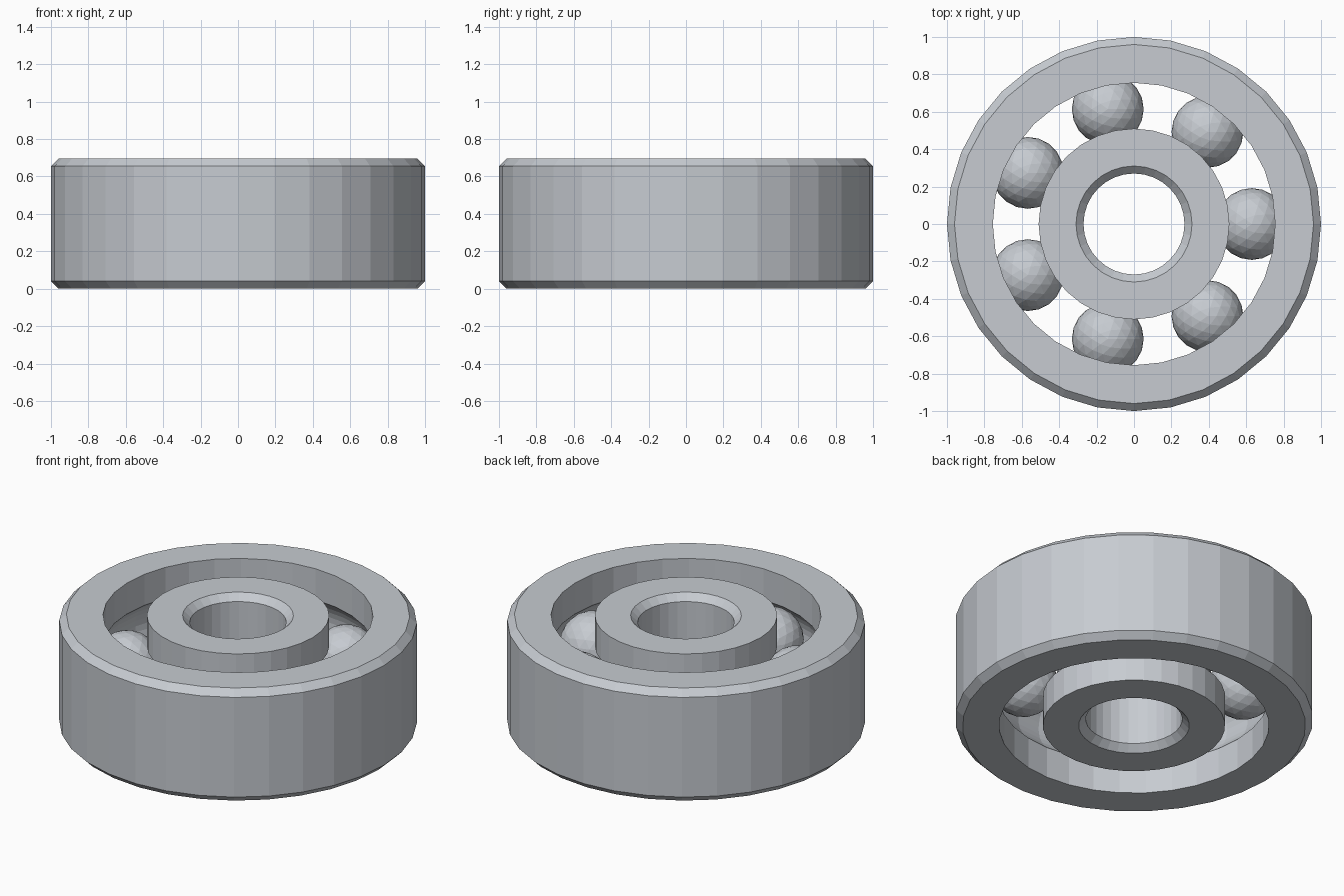
import bpy, bmesh, math

cube = bpy.data.objects.get("Cube")
if cube:
    bpy.data.objects.remove(cube, do_unlink=True)

HEIGHT = 0.695
MID = HEIGHT / 2
CHAMFER = 0.04
PITCH = 0.63        # radius of the circle through the ball centres
BALL = 0.192
GROOVE = 0.2
SIDES = 32
BALLS = 7

steel = bpy.data.materials.new("steel grey")
steel.use_nodes = True
colour = (0.57, 0.60, 0.64, 1)
steel.diffuse_color = colour
steel.node_tree.nodes["Principled BSDF"].inputs["Base Color"].default_value = colour


def finish(name, bm):
    bmesh.ops.recalc_face_normals(bm, faces=bm.faces)
    mesh = bpy.data.meshes.new(name)
    bm.to_mesh(mesh)
    bm.free()
    mesh.materials.append(steel)
    obj = bpy.data.objects.new(name, mesh)
    bpy.context.collection.objects.link(obj)
    return obj


def groove_arc(radius, side, steps=10):
    """Race groove in a wall at this radius, listed from bottom to top."""
    half = math.acos(abs(radius - PITCH) / GROOVE)
    angles = [half * (2 * i / steps - 1) for i in range(steps + 1)]
    return [(PITCH + side * GROOVE * math.cos(a), MID + GROOVE * math.sin(a)) for a in angles]


def ring(name, chamfered, wall, side):
    """Ring with one chamfered plain wall and one grooved wall."""
    inset = chamfered - side * CHAMFER
    profile = [(inset, 0), (wall, 0)] + groove_arc(wall, side)
    profile += [(wall, HEIGHT), (inset, HEIGHT),
                (chamfered, HEIGHT - CHAMFER), (chamfered, CHAMFER)]
    bm = bmesh.new()
    loops = []
    for s in range(SIDES):
        a = math.tau * s / SIDES
        loops.append([bm.verts.new((r * math.cos(a), r * math.sin(a), z)) for r, z in profile])
    n = len(profile)
    for s in range(SIDES):
        here, there = loops[s], loops[(s + 1) % SIDES]
        for i in range(n):
            j = (i + 1) % n
            bm.faces.new((here[i], there[i], there[j], here[j]))
    return finish(name, bm)


# Races
ring("outer_ring", 1.0, 0.755, 1)
ring("inner_ring", 0.27, 0.51, -1)

# Balls spaced evenly between the races
for k in range(BALLS):
    a = math.tau * k / BALLS
    bm = bmesh.new()
    bmesh.ops.create_icosphere(bm, subdivisions=3, radius=BALL)
    ball = finish(f"ball_{k + 1}", bm)
    ball.location = (PITCH * math.cos(a), PITCH * math.sin(a), MID)
